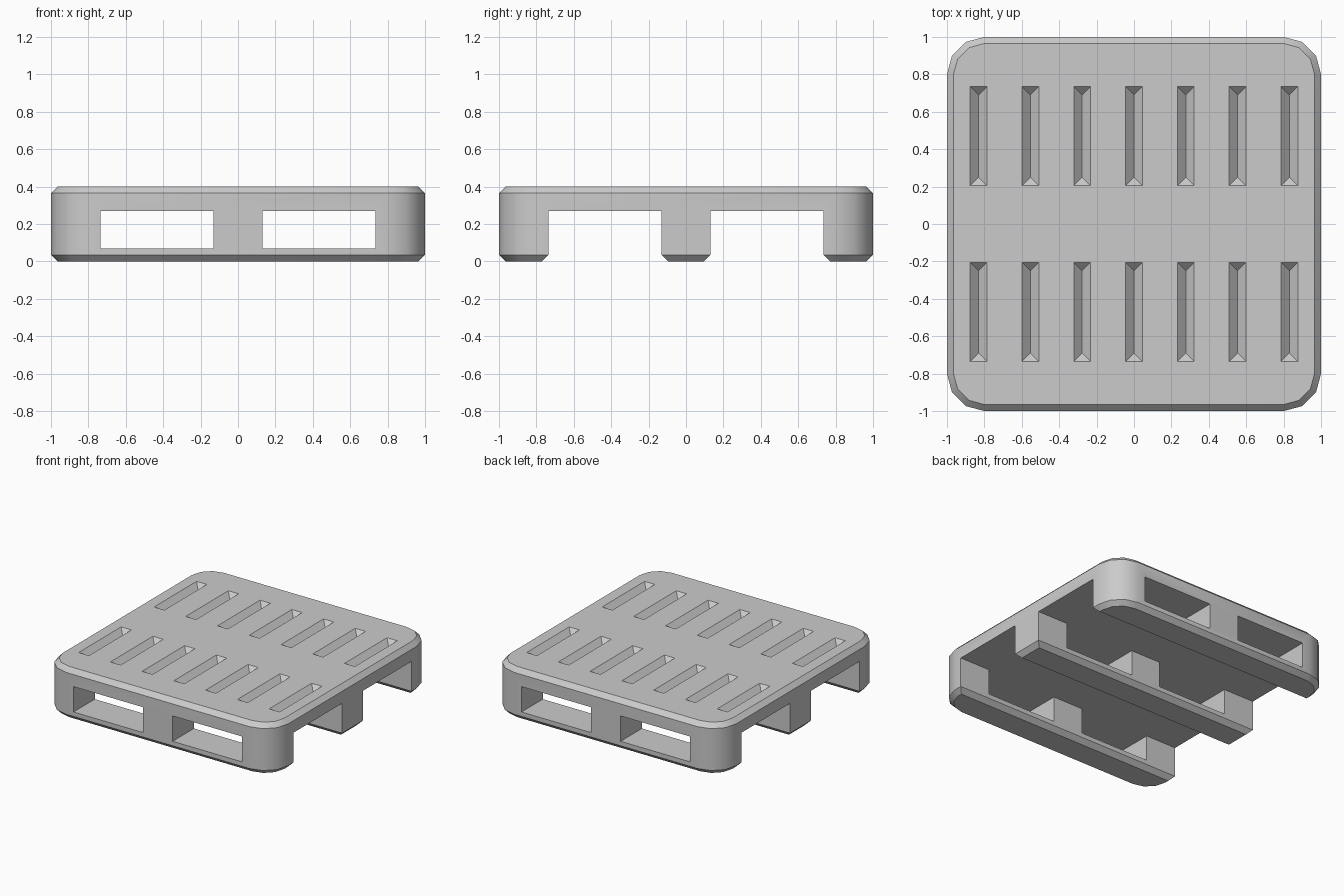
import bpy, bmesh
from math import cos, sin, pi, radians

if "Cube" in bpy.data.objects:
    bpy.data.objects.remove(bpy.data.objects["Cube"])


def hull_mesh(name, groups):
    """One object made of a convex solid per group of points."""
    bm = bmesh.new()
    for pts in groups:
        verts = [bm.verts.new(p) for p in pts]
        bmesh.ops.convex_hull(bm, input=verts)
    bmesh.ops.dissolve_limit(bm, angle_limit=radians(1), verts=bm.verts[:], edges=bm.edges[:])
    bmesh.ops.recalc_face_normals(bm, faces=bm.faces[:])
    mesh = bpy.data.meshes.new(name)
    bm.to_mesh(mesh)
    bm.free()
    obj = bpy.data.objects.new(name, mesh)
    bpy.context.collection.objects.link(obj)
    return obj


def ring(radius, z):
    """Rounded square outline with three segments per corner."""
    pts = []
    for q in range(4):
        sx, sy = ((1, 1), (-1, 1), (-1, -1), (1, -1))[q]
        for i in range(4):
            a = q * pi / 2 + i * pi / 6
            pts.append((sx * 0.8 + radius * cos(a), sy * 0.8 + radius * sin(a), z))
    return pts


def box(x0, x1, y0, y1, z0, z1):
    return [(x, y, z) for x in (x0, x1) for y in (y0, y1) for z in (z0, z1)]


# Pallet body: rounded block, chamfered top and bottom
C = 0.035
body = hull_mesh("pallet", [ring(0.2 - C, 0) + ring(0.2, C) + ring(0.2, 0.4 - C) + ring(0.2 - C, 0.4)])

# Channels between the three runners, with flared lower edges
IN, OUT = 0.13, 0.735
straight, flare = [], []
for s in (-1, 1):
    straight.append(box(-1.2, 1.2, s * IN, s * OUT, -0.1, 0.27))
    flare.append([(x, s * y, z) for x in (-1.2, 1.2)
                  for y, z in ((IN, C), (OUT, C), (IN - 0.075, -0.04), (OUT + 0.075, -0.04))])
# Fork windows running front to back
windows = [box(s * IN, s * OUT, -1.2, 1.2, 0.07, 0.27) for s in (-1, 1)]

# V-shaped drain grooves in the deck
grooves = []
for i in range(7):
    x = (i - 3) * 0.277
    for s in (-1, 1):
        y = s * 0.47
        top = [(x + a * 0.065, y + b * 0.285, 0.42) for a in (-1, 1) for b in (-1, 1)]
        grooves.append(top + [(x, y - 0.22, 0.355), (x, y + 0.22, 0.355)])

# Cut everything out of the body
bpy.context.view_layer.objects.active = body
body.select_set(True)
for name, groups in (("channel_cutter", straight), ("flare_cutter", flare),
                     ("window_cutter", windows), ("groove_cutter", grooves)):
    cutter = hull_mesh(name, groups)
    cutter.hide_render = True
    mod = body.modifiers.new(name, "BOOLEAN")
    mod.operation = "DIFFERENCE"
    mod.solver = "EXACT"
    mod.object = cutter
    bpy.ops.object.modifier_apply(modifier=mod.name)
    bpy.data.objects.remove(cutter)

bpy.ops.object.shade_smooth_by_angle(angle=radians(35))
